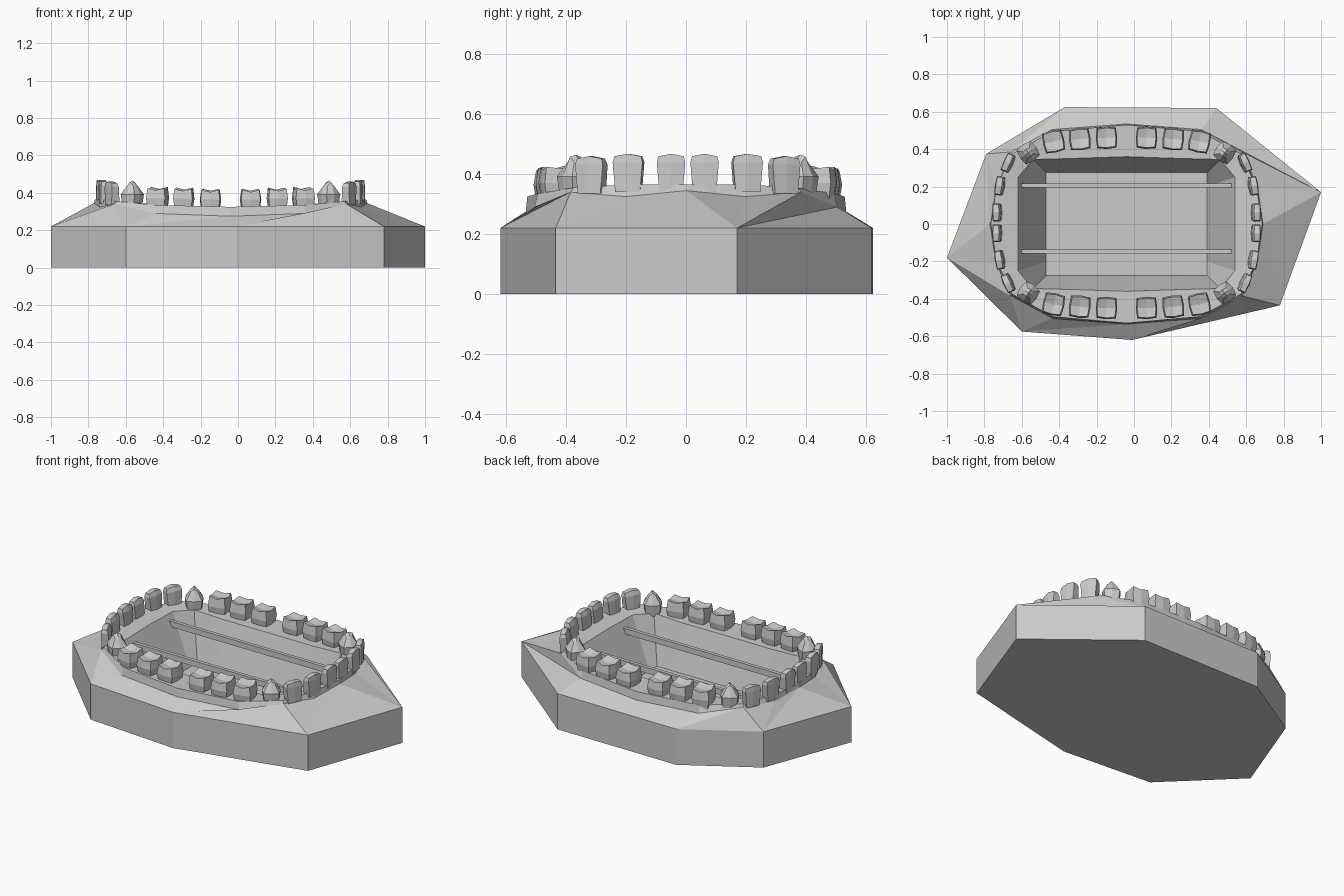
import bpy, bmesh, math
from mathutils import Vector, Matrix

if "Cube" in bpy.data.objects:
    bpy.data.objects.remove(bpy.data.objects["Cube"], do_unlink=True)

CX = -0.04  # centre of the tooth arch

stone = bpy.data.materials.new("light_grey")
stone.use_nodes = True
GREY = (0.6, 0.6, 0.6, 1)
stone.diffuse_color = GREY
stone.node_tree.nodes["Principled BSDF"].inputs["Base Color"].default_value = GREY


def finish(bm, name):
    bmesh.ops.recalc_face_normals(bm, faces=bm.faces)
    mesh = bpy.data.meshes.new(name)
    bm.to_mesh(mesh)
    bm.free()
    mesh.materials.append(stone)
    ob = bpy.data.objects.new(name, mesh)
    bpy.context.collection.objects.link(ob)
    return ob


def loop(bm, pts):
    return [bm.verts.new(p) for p in pts]


def bridge(bm, a, b):
    n = len(a)
    for i in range(n):
        j = (i + 1) % n
        bm.faces.new((a[i], a[j], b[j], b[i]))


def full_ring(quarter):
    """Mirror five quarter points (side middle to front middle) into a ring."""
    half = quarter + [(-x, y, z) for x, y, z in quarter[-2::-1]]
    ring = half + [(x, -y, z) for x, y, z in half[-2:0:-1]]
    return [(x + CX, y, z) for x, y, z in ring]


def stitch(bm, a, b):
    """Join two rings of different counts with triangles, ordered by angle."""
    def angle(v):
        return math.atan2(v.co.y, v.co.x - CX) % math.tau
    a, b = sorted(a, key=angle), sorted(b, key=angle)
    i = j = 0
    while i < len(a) or j < len(b):
        na = angle(a[i]) if i < len(a) else 9
        nb = angle(b[j]) if j < len(b) else 9
        if na <= nb:
            bm.faces.new((a[i - 1], a[i], b[j - 1]))
            i += 1
        else:
            bm.faces.new((a[i - 1], b[j], b[j - 1]))
            j += 1


# Ring profiles: outer gum foot, gum crest, inner rim and pit floor
foot = full_ring([(.73, 0, .345), (.70, .2, .325), (.62, .385, .34),
                  (.40, .505, .29), (0, .535, .275)])
crest = full_ring([(.725, 0, .365), (.695, .2, .365), (.61, .375, .355),
                   (.395, .495, .335), (0, .53, .325)])
rim = full_ring([(.58, 0, .35), (.58, .25, .345), (.50, .345, .34),
                 (.30, .35, .33), (0, .36, .325)])
floor = full_ring([(.43, 0, .06), (.43, .2, .06), (.43, .275, .06),
                   (.30, .275, .06), (0, .275, .06)])

# Rough eight-sided base block with slopes up to the gum
plan = [(-1, -.18), (-.6, -.575), (-.01, -.62), (.78, -.435),
        (1, .17), (.44, .62), (-.37, .625), (-.79, .375)]
bm = bmesh.new()
low = loop(bm, [(x, y, 0) for x, y in plan])
top = loop(bm, [(x, y, .22) for x, y in plan])
bm.faces.new(low)
bridge(bm, low, top)
stitch(bm, top, loop(bm, foot))
finish(bm, "base_block")

# Gum ring and sunken pit
bm = bmesh.new()
rings = [loop(bm, r) for r in (foot, crest, rim, floor)]
for a, b in zip(rings, rings[1:]):
    bridge(bm, a, b)
bm.faces.new(rings[-1])
finish(bm, "gum_and_pit")

# Two thin beams across the pit
for name, y in (("front_beam", -.148), ("back_beam", .205)):
    bm = bmesh.new()
    bmesh.ops.create_cube(bm, size=1, matrix=Matrix.Translation((CX, y, .295))
                          @ Matrix.Diagonal((1.17, .022, .035, 1)))
    finish(bm, name)


# Crown shapes: u across, v outward, t up, each -1, 0 or 1
def molar(u, v, t):
    corner = .9 if abs(u * v) == 1 else 1
    wide = {-1: .84, 0: 1, 1: .88}[t]
    z = t
    if t == 1:
        z = 1 - (.18 if u == 0 else 0) - (.22 if v == 0 else 0)
        z -= .12 if v == 1 else 0
    return u * wide * corner, v * wide * corner, z


def incisor(u, v, t):
    wide = {-1: .8, 0: .97, 1: .86}[t]
    z = t - (.13 if t == 1 and u else 0)
    if t == 0:
        z = .55
    thick = {-1: 1, 0: .85, 1: .6}[t]
    return u * wide, v * thick * (.85 if u else 1) + .12 * t, z


def canine(u, v, t):
    wide = {-1: .82, 0: 1, 1: .42}[t]
    z = t if t < 1 else 1 - .25 * abs(u) - .1 * abs(v)
    corner = .85 if abs(u * v) == 1 else 1
    return u * wide * corner, v * wide * corner, z


def tooth(name, shape, x, y, turn, size, z0, z1, sx, sy):
    bm = bmesh.new()
    bmesh.ops.create_cube(bm, size=2)
    bmesh.ops.subdivide_edges(bm, edges=bm.edges[:], cuts=1, use_grid_fill=True)
    a = math.radians(turn)
    out = Vector((math.cos(a), math.sin(a)))
    for vert in bm.verts:
        u, v, t = shape(*(round(c) for c in vert.co))
        across, deep = u * size[0] / 2, v * size[1] / 2
        px = x + out.x * deep - out.y * across
        py = y + out.y * deep + out.x * across
        vert.co = (CX + sx * px, sy * py + .006, z0 + (t + 1) / 2 * (z1 - z0))
    side = ("left" if sx > 0 else "right") + ("_back" if sy > 0 else "_front")
    finish(bm, f"{name}_{side}")


# One quarter of the arch, mirrored to all four corners
quarter = [
    ("inner_incisor", incisor, .695, .056, 0, (.098, .055), .34, .468),
    ("middle_incisor", incisor, .680, .198, 9, (.104, .055), .34, .468),
    ("outer_incisor", incisor, .635, .322, 24, (.104, .055), .335, .46),
    ("canine", canine, .525, .375, 55, (.105, .105), .32, .465),
    ("first_molar", molar, .39, .435, 78, (.115, .12), .31, .432),
    ("second_molar", molar, .25, .448, 84, (.115, .12), .31, .428),
    ("third_molar", molar, .107, .455, 88, (.115, .12), .305, .422),
]
for sx in (1, -1):
    for sy in (1, -1):
        for spec in quarter:
            tooth(*spec, sx, sy)
